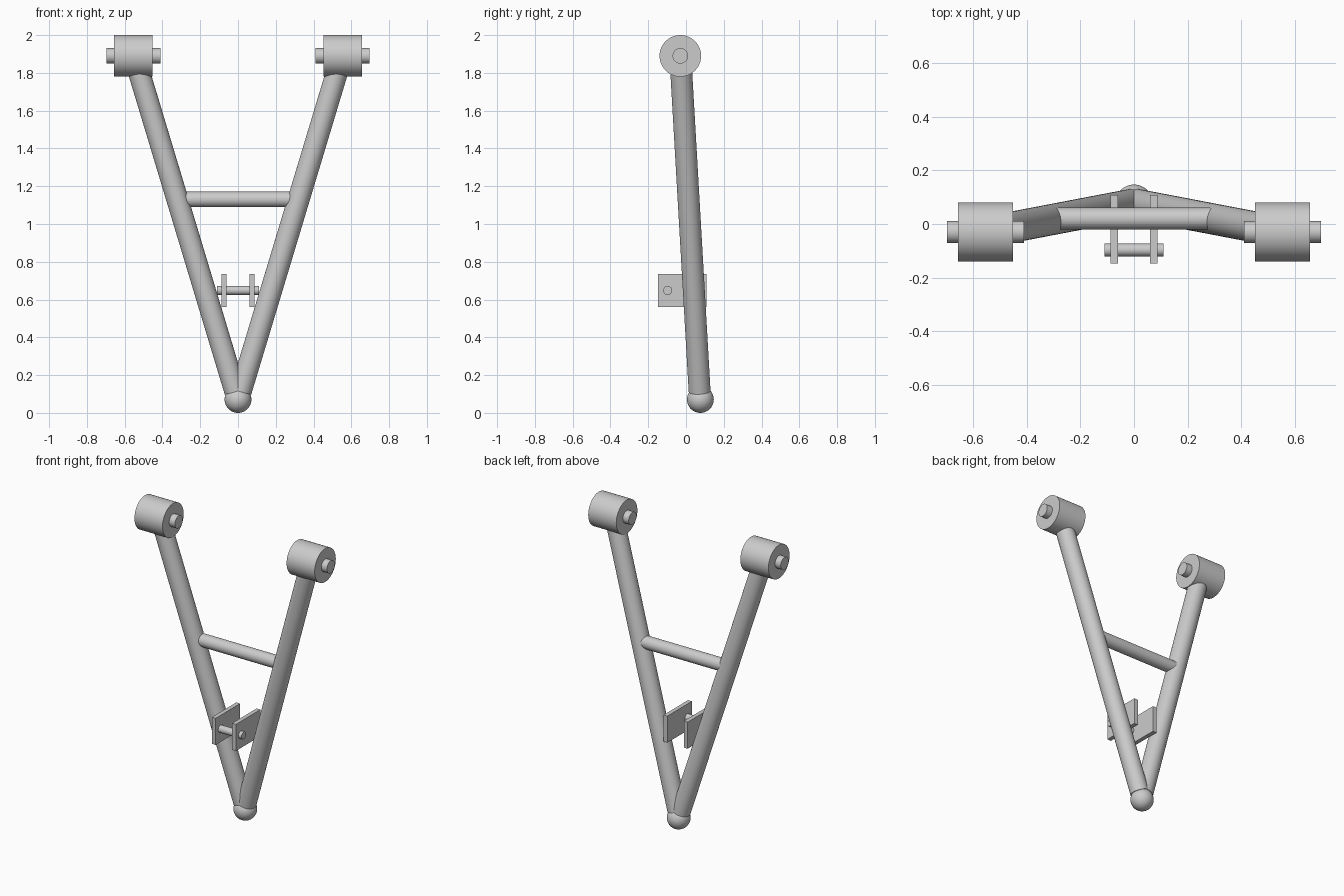
import bpy, math
from mathutils import Vector

if "Cube" in bpy.data.objects:
    bpy.data.objects.remove(bpy.data.objects["Cube"])


def smooth(ob):
    bpy.ops.object.shade_smooth_by_angle(angle=math.radians(35))
    return ob


def rod(name, a, b, r, sides=48):
    """Capped cylinder from point a to point b."""
    a, b = Vector(a), Vector(b)
    d = b - a
    bpy.ops.mesh.primitive_cylinder_add(vertices=sides, radius=r, depth=d.length,
                                        location=(a + b) / 2)
    ob = bpy.context.object
    ob.name = name
    ob.rotation_euler = d.to_track_quat('Z', 'Y').to_euler()
    return smooth(ob)


def box(name, lo, hi):
    """Axis-aligned box between two corners."""
    lo, hi = Vector(lo), Vector(hi)
    bpy.ops.mesh.primitive_cube_add(size=1, location=(lo + hi) / 2)
    ob = bpy.context.object
    ob.name = name
    ob.scale = hi - lo
    return ob


PIVOT_Y, PIVOT_Z = -0.03, 1.89

for side, s in (("left", -1), ("right", 1)):
    # main tube running from the ball joint to the bushing
    rod(f"{side}_arm_tube", (s * 0.015, 0.072, 0.115),
        (s * 0.55, PIVOT_Y, PIVOT_Z), 0.058)
    # pivot bushing with its inner sleeve
    rod(f"{side}_bushing", (s * 0.452, PIVOT_Y, PIVOT_Z),
        (s * 0.656, PIVOT_Y, PIVOT_Z), 0.11, 64)
    rod(f"{side}_bushing_sleeve", (s * 0.41, PIVOT_Y, PIVOT_Z),
        (s * 0.697, PIVOT_Y, PIVOT_Z), 0.041)
    # shock mount plate
    xs = sorted((s * 0.06, s * 0.088))
    box(f"{side}_shock_plate", (xs[0], -0.147, 0.56), (xs[1], 0.108, 0.735))

# cross brace between the tubes
rod("cross_brace", (-0.31, 0.02, 1.13), (0.31, 0.02, 1.13), 0.041)

# bolt through the shock mount plates
rod("shock_bolt", (-0.11, -0.097, 0.648), (0.11, -0.097, 0.648), 0.024, 32)

# ball joint at the tip
bpy.ops.mesh.primitive_uv_sphere_add(segments=48, ring_count=24, radius=0.071,
                                     location=(0, 0.076, 0.071))
bpy.context.object.name = "ball_joint"
smooth(bpy.context.object)
